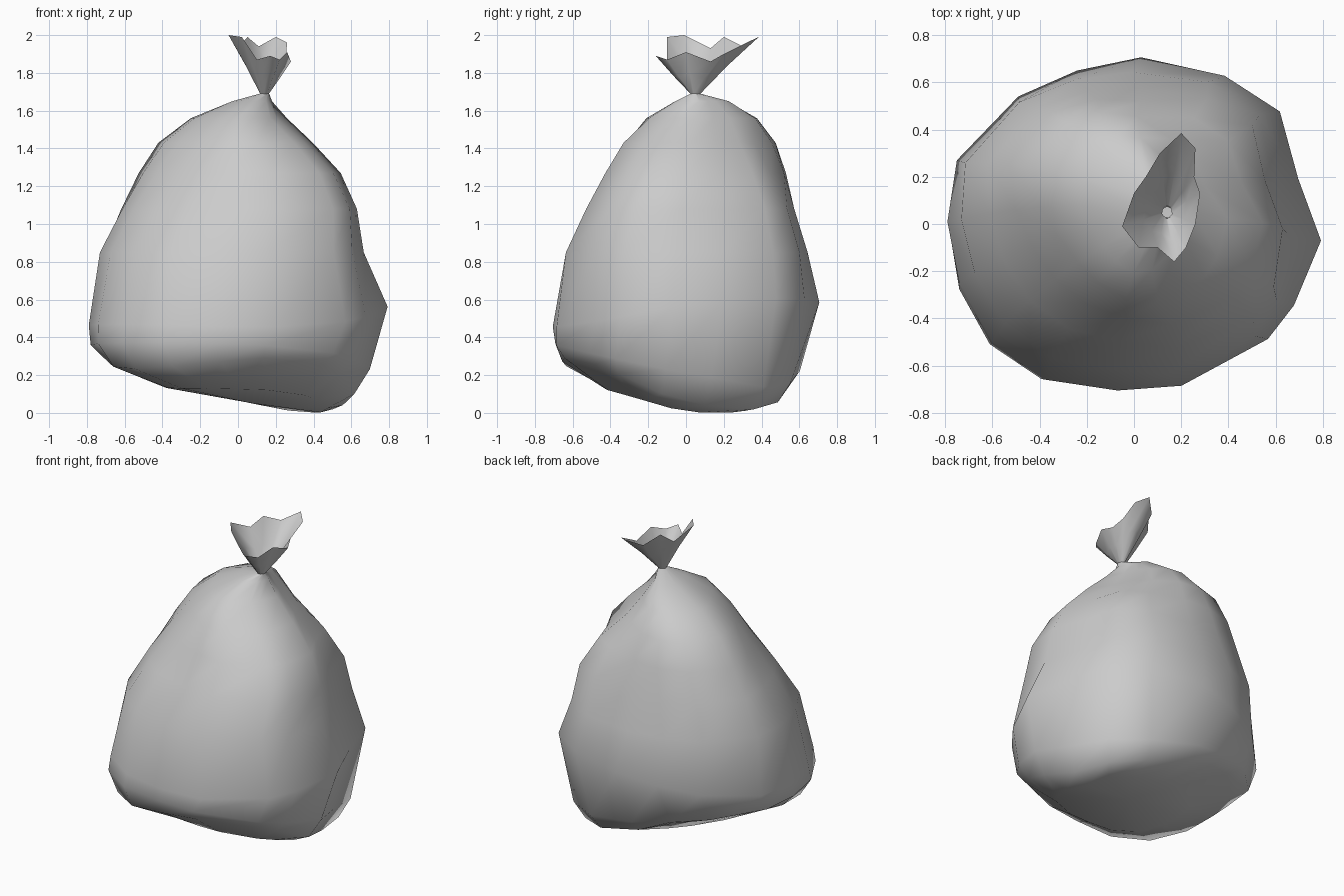
import bpy, bmesh, math

if "Cube" in bpy.data.objects:
    bpy.data.objects.remove(bpy.data.objects["Cube"])

# Plan outline of the filled sack (seen from above)
OUTLINE = [(-.79, .01), (-.75, .27), (-.49, .54), (-.24, .65), (.03, .705), (.38, .62),
           (.61, .47), (.69, .19), (.79, -.07), (.67, -.34), (.56, -.48), (.2, -.68),
           (-.07, -.705), (-.37, -.66), (-.6, -.5), (-.74, -.25)]

# Levels: x left, x right, y front, y back, z, then corner bulges:
# front right, back right, back left, front left
LEVELS = [((-.38, .47, -.42, .34, .075), (.02, .04, 0, .03)),
          ((-.68, .61, -.65, .52, .15), (.03, .05, -.01, .03)),
          ((-.78, .69, -.69, .60, .28), (.04, .04, 0, .01)),
          ((-.79, .79, -.705, .705, .52), (.01, .01, 0, 0)),
          ((-.73, .65, -.62, .64, .85), (.08, .05, .03, -.02)),
          ((-.61, .61, -.50, .57, 1.08), (.10, .04, .06, -.03)),
          ((-.50, .53, -.41, .52, 1.27), (.07, -.02, .08, -.06)),
          ((-.39, .39, -.33, .46, 1.43), (.03, -.07, .08, -.08)),
          ((-.23, .265, -.22, .37, 1.56), (-.03, -.06, .05, -.06)),
          ((-.03, .18, -.06, .23, 1.65), (0, -.04, 0, -.02)),
          ((.115, .165, .025, .075, 1.69), (0, 0, 0, 0))]

# Slope of the slumped lower levels: along x, y (front), y (back), twist (back right, elsewhere)
TILTS = [(-.15, -.12, -.03, -.15, -.3), (-.17, -.20, -.03, -.2, -.4),
         (-.10, -.12, -.10, -.2, -.1), (.07, .09, .09, 0, .12)]

# Ragged open rim above the tie
RIM = [(-.05, -.01, 2.0), (0, .13, 1.93), (.05, .2, 1.99), (.11, .3, 1.94), (.2, .385, 1.99),
       (.26, .32, 1.96), (.255, .2, 1.90), (.28, .13, 1.86), (.26, 0, 1.91),
       (.22, -.1, 1.87), (.17, -.16, 1.89), (.1, -.1, 1.87), (.02, -.1, 1.99)]
NECK = (.14, .05, 1.69)


def loft(name, rings, bottom=None):
    """Skin a stack of equal-length rings, optionally closed by a bottom point."""
    bm = bmesh.new()
    rows = [[bm.verts.new(p) for p in ring] for ring in rings]
    n = len(rows[0])
    for a, b in zip(rows, rows[1:]):
        for i in range(n):
            j = (i + 1) % n
            bm.faces.new((a[j], a[i], b[i], b[j]))
    if bottom:
        c = bm.verts.new(bottom)
        for i in range(n):
            bm.faces.new((c, rows[0][i], rows[0][(i + 1) % n]))
    for f in bm.faces:
        f.smooth = True
    mesh = bpy.data.meshes.new(name)
    bm.to_mesh(mesh)
    bm.free()
    ob = bpy.data.objects.new(name, mesh)
    bpy.context.collection.objects.link(ob)
    return ob


def sack_ring(extent, corners, tilt=(0, 0, 0, 0, 0)):
    xl, xr, yf, yb, z = extent
    fr, br, bl, fl = corners
    ring = []
    for u, v in OUTLINE:
        ang = math.atan2(v / .705, u / .79)
        bulge = ((br if v > 0 else fr) if u > 0 else (bl if v > 0 else fl))
        bulge *= abs(math.sin(2 * ang))
        x = (xl + xr) / 2 + u / .79 * (xr - xl) / 2 + bulge * math.cos(ang)
        y = (yf + yb) / 2 + v / .705 * (yb - yf) / 2 + bulge * math.sin(ang)
        twist = tilt[3 if x > 0 and y > 0 else 4]
        dz = tilt[0] * x + tilt[1 if y < 0 else 2] * y + twist * x * y
        ring.append((x, y, max(.002, z + dz)))
    return ring


# Filled body, slumped towards the back right
tilts = TILTS + [(0,) * 5] * (len(LEVELS) - len(TILTS))
loft("sack_body", [sack_ring(e, c, t) for (e, c), t in zip(LEVELS, tilts)], (.08, .05, .05))

# Flared, gathered collar
neck_ring, mid_ring = [], []
for i, (x, y, z) in enumerate(RIM):
    ang = math.atan2(y - NECK[1], x - NECK[0])
    p = (NECK[0] + .022 * math.cos(ang), NECK[1] + .022 * math.sin(ang), NECK[2] - .005)
    neck_ring.append(p)
    k = .47 if z > 1.95 else .52
    mid_ring.append((p[0] + (x - p[0]) * k, p[1] + (y - p[1]) * k, p[2] + (z - p[2]) * .5))
loft("sack_collar", [neck_ring, mid_ring, RIM])
